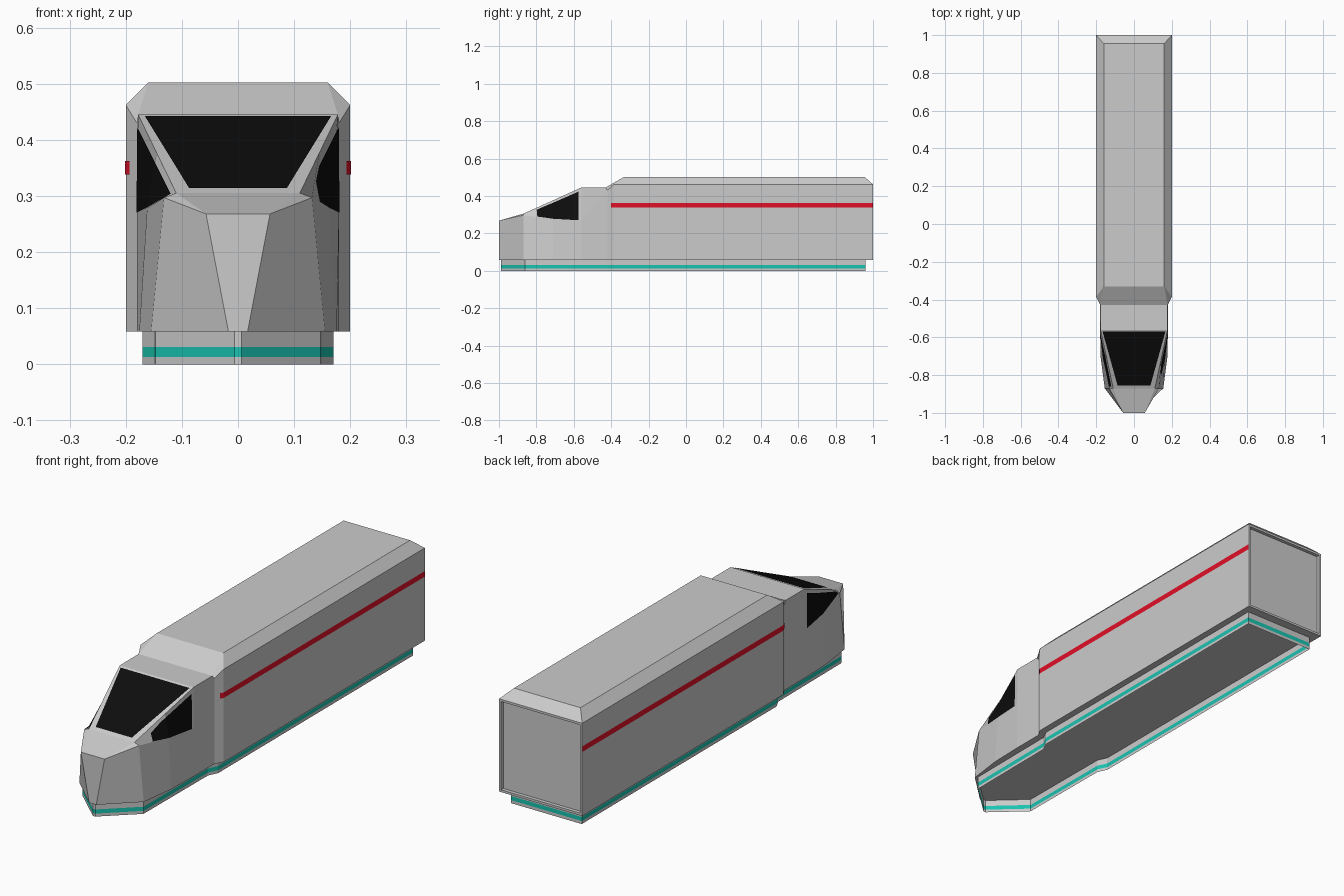
import bpy, bmesh
from mathutils import Vector

if "Cube" in bpy.data.objects:
    bpy.data.objects.remove(bpy.data.objects["Cube"])


def material(name, color):
    m = bpy.data.materials.new(name)
    m.diffuse_color = color
    m.use_nodes = True
    m.node_tree.nodes["Principled BSDF"].inputs["Base Color"].default_value = m.diffuse_color
    return m


TEAL = material("teal", (0.01, 0.55, 0.44, 1))
RED = material("red", (0.75, 0.005, 0.02, 1))
BLACK = material("black", (0.004, 0.004, 0.004, 1))


def finish(bm, name, mat=None):
    me = bpy.data.meshes.new(name)
    bm.to_mesh(me)
    bm.free()
    ob = bpy.data.objects.new(name, me)
    bpy.context.collection.objects.link(ob)
    if mat:
        me.materials.append(mat)


def flip(p):
    return (-p[0], p[1], p[2])


def loft(half_rings, cap_start=False, cap_end=False):
    """Skin closed cross-sections, each given by its right half from the bottom up."""
    bm = bmesh.new()
    rings = [[bm.verts.new(p) for p in h + [flip(q) for q in reversed(h)]] for h in half_rings]
    for a, b in zip(rings, rings[1:]):
        for i in range(len(a)):
            j = (i + 1) % len(a)
            bm.faces.new((a[i], a[j], b[j], b[i]))
    if cap_start:
        bm.faces.new(rings[0])
    if cap_end:
        bm.faces.new(rings[-1])
    bmesh.ops.remove_doubles(bm, verts=bm.verts, dist=1e-4)
    bmesh.ops.recalc_face_normals(bm, faces=bm.faces)
    return bm


def side_strip(name, lower, upper, mat):
    """Strip between two polylines on the right side, mirrored to the left."""
    bm = bmesh.new()
    for mirrored in (False, True):
        lo, up = ([bm.verts.new(flip(p) if mirrored else p) for p in line] for line in (lower, upper))
        for i in range(len(lo) - 1):
            quad = (lo[i], lo[i + 1], up[i + 1], up[i])
            bm.faces.new(quad[::-1] if mirrored else quad)
    finish(bm, name, mat)


# Faceted cab: each section is sill, window belt, roof edge
joint = [(0.18, -0.42, 0.058), (0.18, -0.42, 0.43), (0.178, -0.43, 0.445)]
cab = loft([
    [(0.017, -1.0, 0.058), (0.057, -1.0, 0.268), (0.057, -1.0, 0.268)],
    [(0.155, -0.87, 0.058), (0.132, -0.87, 0.297), (0.11, -0.87, 0.305)],
    [(0.176, -0.71, 0.058), (0.162, -0.71, 0.278), (0.145, -0.71, 0.377)],
    [(0.18, -0.56, 0.058), (0.18, -0.56, 0.27), (0.178, -0.56, 0.445)],
    joint,
], cap_start=True)
finish(cab, "cab")

# Long body with chamfered roof, flared front and recessed rear panel
corner = (0.2, 1.0, 0.462)
body = loft([
    joint,
    [(0.2, -0.385, 0.058), (0.2, -0.385, 0.462), (0.16, -0.33, 0.502)],
    [(0.2, 1.0, 0.058), corner, (0.16, 0.955, 0.502)],
    [(0.2, 1.0, 0.058), corner, corner],
], cap_end=True)
body.normal_update()
rear = [f for f in body.faces if f.normal.y > 0.95]
bmesh.ops.inset_region(body, faces=rear, thickness=0.014, depth=0)
bmesh.ops.inset_region(body, faces=rear, thickness=0.0005, depth=-0.015)
finish(body, "body")

# Hollow skirt underneath, in stacked bands
plan = [(0.006, -0.99), (0.147, -0.86), (0.15, -0.42), (0.17, -0.38), (0.17, 0.96)]
plan += [(-x, y) for x, y in reversed(plan)]
for name, z0, z1, mat in (("skirt_lower", 0, 0.013, None),
                          ("skirt_stripe", 0.013, 0.031, TEAL),
                          ("skirt_upper", 0.031, 0.058, None)):
    bm = bmesh.new()
    low, high = ([bm.verts.new((x, y, z)) for x, y in plan] for z in (z0, z1))
    for i in range(len(plan)):
        j = (i + 1) % len(plan)
        bm.faces.new((low[i], low[j], high[j], high[i]))
    finish(bm, name, mat)

# Red side stripes following the flare
path = [(0.1935, -0.4), (0.2012, -0.385), (0.2012, 1.0)]
side_strip("side_stripe", [(x, y, 0.338) for x, y in path], [(x, y, 0.362) for x, y in path], RED)

# Side windows
side_strip("side_window",
           [(0.131, -0.862, 0.299), (0.1645, -0.71, 0.278), (0.181, -0.575, 0.27)],
           [(0.12, -0.86, 0.304), (0.150, -0.71, 0.364), (0.1795, -0.575, 0.423)], BLACK)

# Windscreen
bm = bmesh.new()
glass = [(-0.087, -0.855, 0.314), (0.087, -0.855, 0.314), (0.166, -0.57, 0.4425), (-0.166, -0.57, 0.4425)]
bm.faces.new([bm.verts.new(Vector(p)) for p in glass])
finish(bm, "windscreen", BLACK)
